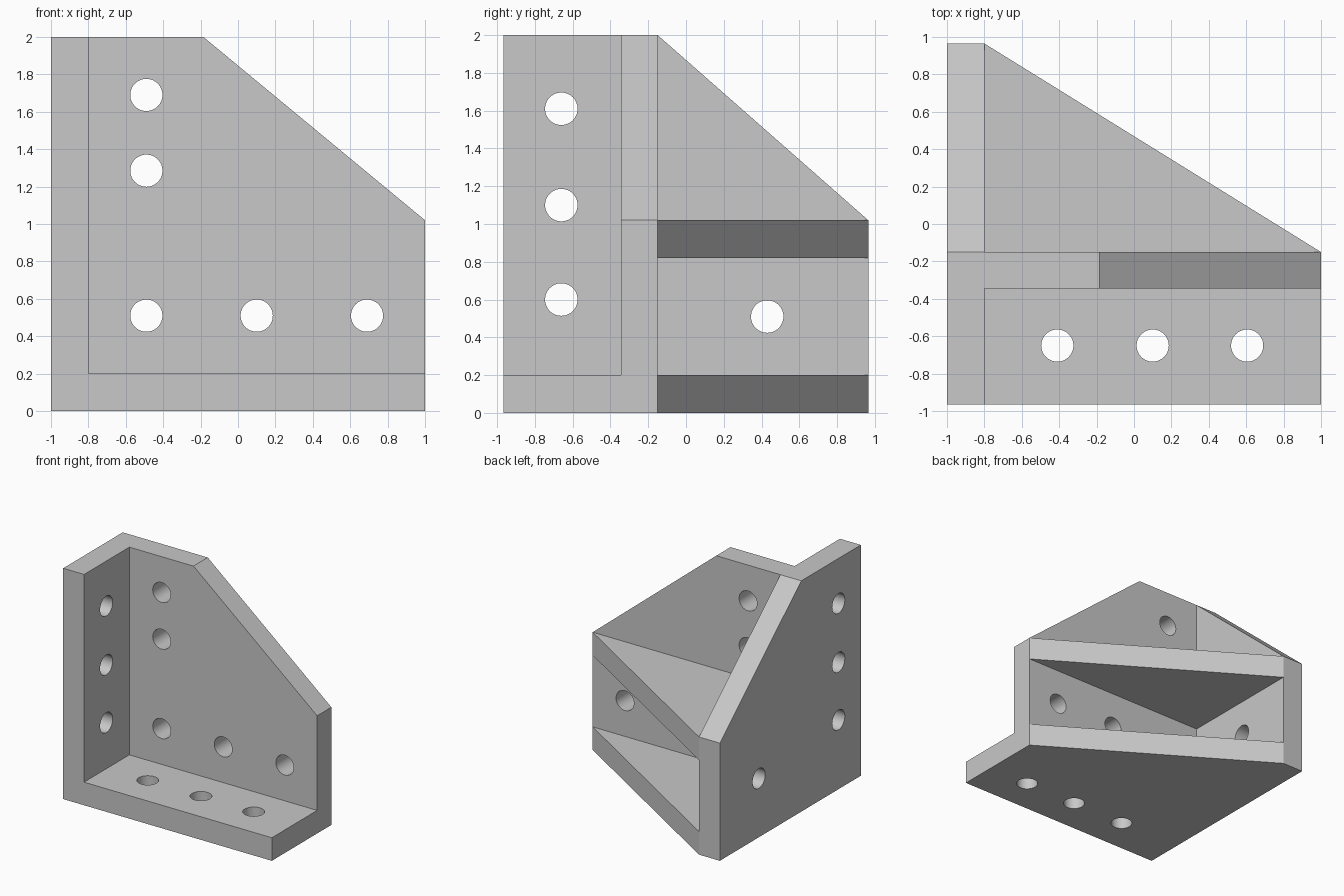
import bpy
import bmesh
from mathutils import Matrix, Vector

if "Cube" in bpy.data.objects:
    bpy.data.objects.remove(bpy.data.objects["Cube"])

T = 0.2                  # plate thickness
FRONT, BACK = -0.965, 0.965
WALL_F, WALL_B = -0.345, -0.15
INNER = -0.8             # inner face of the side plate
KNEE = 1.02              # height where the slopes end
HOLE_R = 0.086

grey = bpy.data.materials.new("plain grey")
grey.use_nodes = True
colour = (0.58, 0.58, 0.58, 1)
grey.diffuse_color = colour
grey.node_tree.nodes["Principled BSDF"].inputs["Base Color"].default_value = colour


def to_object(name, bm):
    bmesh.ops.recalc_face_normals(bm, faces=bm.faces)
    mesh = bpy.data.meshes.new(name)
    bm.to_mesh(mesh)
    bm.free()
    mesh.materials.append(grey)
    obj = bpy.data.objects.new(name, mesh)
    bpy.context.collection.objects.link(obj)
    return obj


def plate(name, axis, profile, low, high):
    """Extrude a 2D profile along an axis from low to high."""
    bm = bmesh.new()
    verts = []
    for p in profile:
        co = list(p)
        co.insert(axis, low)
        verts.append(bm.verts.new(co))
    face = bm.faces.new(verts)
    move = Vector((0, 0, 0))
    move[axis] = high - low
    new = bmesh.ops.extrude_face_region(bm, geom=[face])["geom"]
    bmesh.ops.translate(bm, vec=move,
                        verts=[v for v in new if isinstance(v, bmesh.types.BMVert)])
    return to_object(name, bm)


def drill(name, axis, centres, level):
    """Row of cylinders along one axis, used as a cutter."""
    bm = bmesh.new()
    turn = Vector((0, 0, 1)).rotation_difference(
        Vector([float(i == axis) for i in range(3)])).to_matrix().to_4x4()
    for c in centres:
        co = list(c)
        co.insert(axis, level)
        bmesh.ops.create_cone(bm, cap_ends=True, segments=48, radius1=HOLE_R,
                              radius2=HOLE_R, depth=2 * T,
                              matrix=Matrix.Translation(co) @ turn)
    return to_object(name, bm)


def combine(target, other, operation):
    mod = target.modifiers.new(operation.title(), 'BOOLEAN')
    mod.operation = operation
    mod.solver = 'EXACT'
    mod.object = other
    bpy.context.view_layer.objects.active = target
    bpy.ops.object.modifier_apply(modifier=mod.name)
    bpy.data.objects.remove(other)


# Plates
bracket = plate("angle_bracket", 0, [(FRONT, 0), (BACK, 0), (BACK, KNEE),
                                     (WALL_B, 2), (FRONT, 2)], -1, INNER)
wall = plate("upright_wall", 1, [(-1, 0), (1, 0), (1, KNEE), (-0.185, 2), (-1, 2)],
             WALL_F, WALL_B)
base = plate("base_plate", 2, [(-1, FRONT), (1, FRONT), (1, WALL_B),
                               (INNER, BACK), (-1, BACK)], 0, T)
shelf = plate("rear_gusset", 2, [(-1, WALL_F), (1, WALL_F), (1, WALL_B),
                                 (INNER, BACK), (-1, BACK)], KNEE - T, KNEE)
for part in (wall, base, shelf):
    combine(bracket, part, 'UNION')

# Bolt holes
side_holes = drill("side_holes", 0, [(-0.66, 0.6), (-0.66, 1.1), (-0.66, 1.61),
                                     (0.43, 0.51)], (INNER - 1) / 2)
wall_holes = drill("wall_holes", 1, [(-0.49, 0.51), (0.1, 0.51), (0.69, 0.51),
                                     (-0.49, 1.285), (-0.49, 1.69)],
                   (WALL_F + WALL_B) / 2)
base_holes = drill("base_holes", 2, [(-0.41, -0.65), (0.1, -0.65), (0.605, -0.65)], T / 2)
for cutter in (side_holes, wall_holes, base_holes):
    combine(bracket, cutter, 'DIFFERENCE')

# Smooth hole walls, sharp plate edges
bpy.ops.object.select_all(action='DESELECT')
bracket.select_set(True)
bpy.context.view_layer.objects.active = bracket
bpy.ops.object.shade_smooth_by_angle(angle=0.52)
